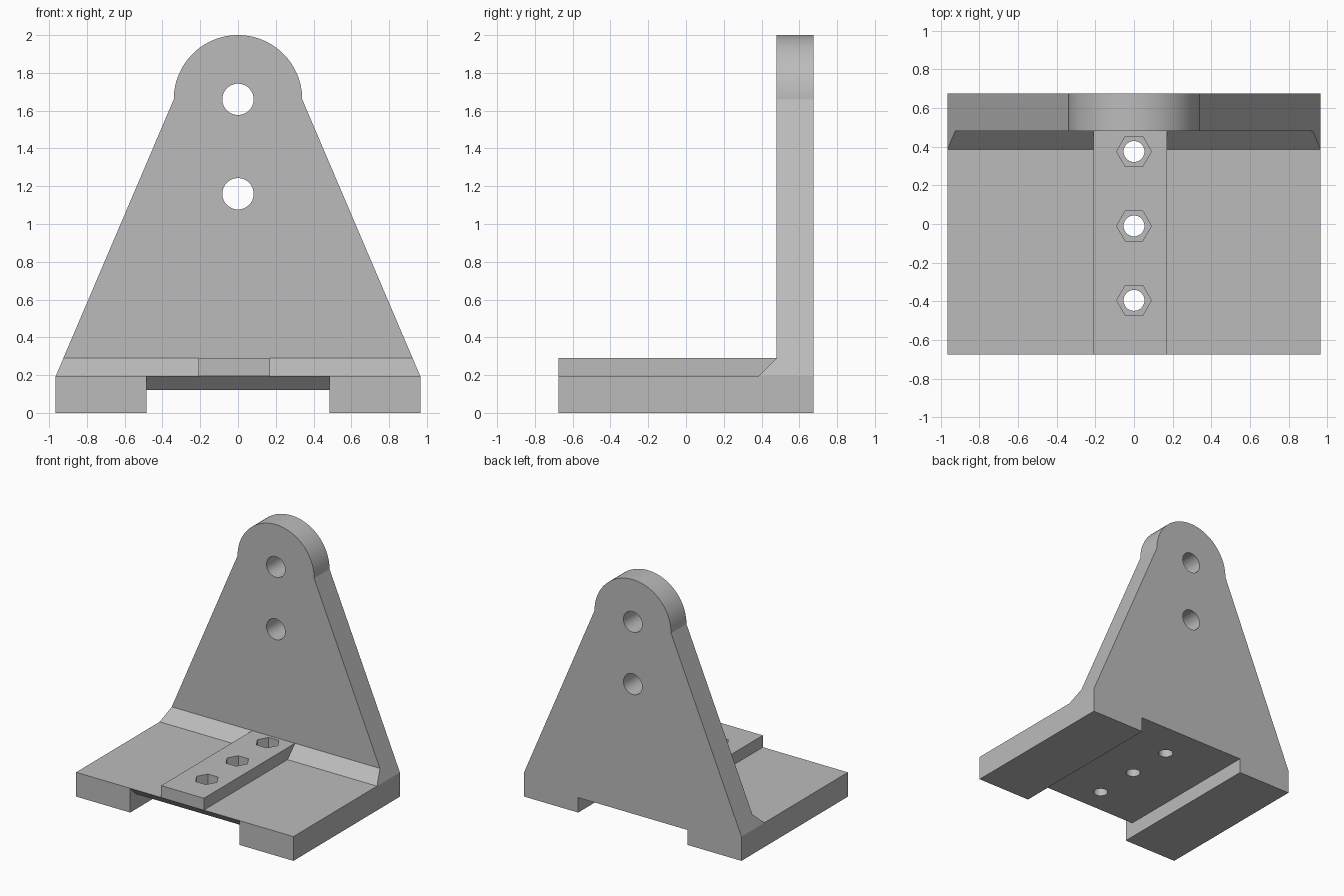
import bpy, bmesh, math
from mathutils import Matrix, Vector

cube = bpy.data.objects.get("Cube")
if cube:
    bpy.data.objects.remove(cube, do_unlink=True)

grey = bpy.data.materials.new("plain_grey")
grey.use_nodes = True
grey.diffuse_color = (0.5, 0.5, 0.5, 1)
grey.node_tree.nodes["Principled BSDF"].inputs["Base Color"].default_value = (0.5, 0.5, 0.5, 1)


def prism(name, points, offset):
    """Extrude a closed outline of 3D points along an offset."""
    bm = bmesh.new()
    face = bm.faces.new([bm.verts.new(p) for p in points])
    grown = bmesh.ops.extrude_face_region(bm, geom=[face], use_keep_orig=True)
    moved = [g for g in grown["geom"] if isinstance(g, bmesh.types.BMVert)]
    bmesh.ops.translate(bm, verts=moved, vec=Vector(offset))
    bmesh.ops.recalc_face_normals(bm, faces=bm.faces)
    mesh = bpy.data.meshes.new(name)
    bm.to_mesh(mesh)
    bm.free()
    mesh.materials.append(grey)
    obj = bpy.data.objects.new(name, mesh)
    bpy.context.collection.objects.link(obj)
    return obj


def ring(radius, sides):
    return [(radius * math.cos(math.tau * i / sides), radius * math.sin(math.tau * i / sides))
            for i in range(sides)]


def combine(target, tool, operation):
    """Apply a boolean and discard the tool."""
    bpy.context.view_layer.objects.active = target
    mod = target.modifiers.new(operation, 'BOOLEAN')
    mod.operation, mod.solver, mod.object = operation, 'EXACT', tool
    bpy.ops.object.modifier_apply(modifier=mod.name)
    bpy.data.objects.remove(tool, do_unlink=True)


HALF_W, HALF_D = 0.965, 0.675
BASE_TOP, RIB_TOP, WALL_FRONT = 0.195, 0.29, 0.48
EYE_Z, EYE_R = 1.66, 0.34

# Bracket: side profile with sloped inner corner, trimmed by the tapered front outline
side = [(-HALF_D, 0), (HALF_D, 0), (HALF_D, 2.1), (WALL_FRONT, 2.1),
        (WALL_FRONT, RIB_TOP), (0.385, BASE_TOP), (-HALF_D, BASE_TOP)]
bracket = prism("bracket", [(-1.1, y, z) for y, z in side], (2.2, 0, 0))

arc = [(EYE_R * math.cos(math.pi * i / 64), EYE_Z + EYE_R * math.sin(math.pi * i / 64))
       for i in range(65)]
front = [(-HALF_W, -0.1), (HALF_W, -0.1), (HALF_W, BASE_TOP)] + arc + [(-HALF_W, BASE_TOP)]
combine(bracket, prism("outline", [(x, -1, z) for x, z in front], (0, 2, 0)), 'INTERSECT')

# Raised rib, set slightly off centre
rib = [(-HALF_D, BASE_TOP), (0.55, BASE_TOP), (0.55, RIB_TOP), (-HALF_D, RIB_TOP)]
combine(bracket, prism("rib", [(-0.21, y, z) for y, z in rib], (0.38, 0, 0)), 'UNION')

# Underside channel, flared up at the front edge
channel = [(-HALF_D - 0.1, -0.1), (0.9, -0.1), (0.9, 0.12), (-0.6, 0.12),
           (-HALF_D, BASE_TOP - 0.001), (-HALF_D - 0.1, BASE_TOP - 0.001)]
combine(bracket, prism("channel", [(-0.485, y, z) for y, z in channel], (0.97, 0, 0)), 'DIFFERENCE')

# Wall holes
for z in (EYE_Z, 1.16):
    hole = prism("wall_hole", [(x, 0.3, z + v) for x, v in ring(0.083, 48)], (0, 0.6, 0))
    combine(bracket, hole, 'DIFFERENCE')

# Base bolt holes with hexagonal nut pockets
for y in (0.375, -0.01, -0.395):
    bolt = prism("bolt_hole", [(u, y + v, -0.1) for u, v in ring(0.054, 40)], (0, 0, 0.6))
    combine(bracket, bolt, 'DIFFERENCE')
    nut = prism("nut_pocket", [(u, y + v, 0.19) for u, v in ring(0.09, 6)], (0, 0, 0.3))
    combine(bracket, nut, 'DIFFERENCE')

# Smooth the round surfaces, keep the machined edges crisp
bpy.ops.object.select_all(action='DESELECT')
bracket.select_set(True)
bpy.context.view_layer.objects.active = bracket
bpy.ops.object.shade_smooth_by_angle(angle=math.radians(20))
